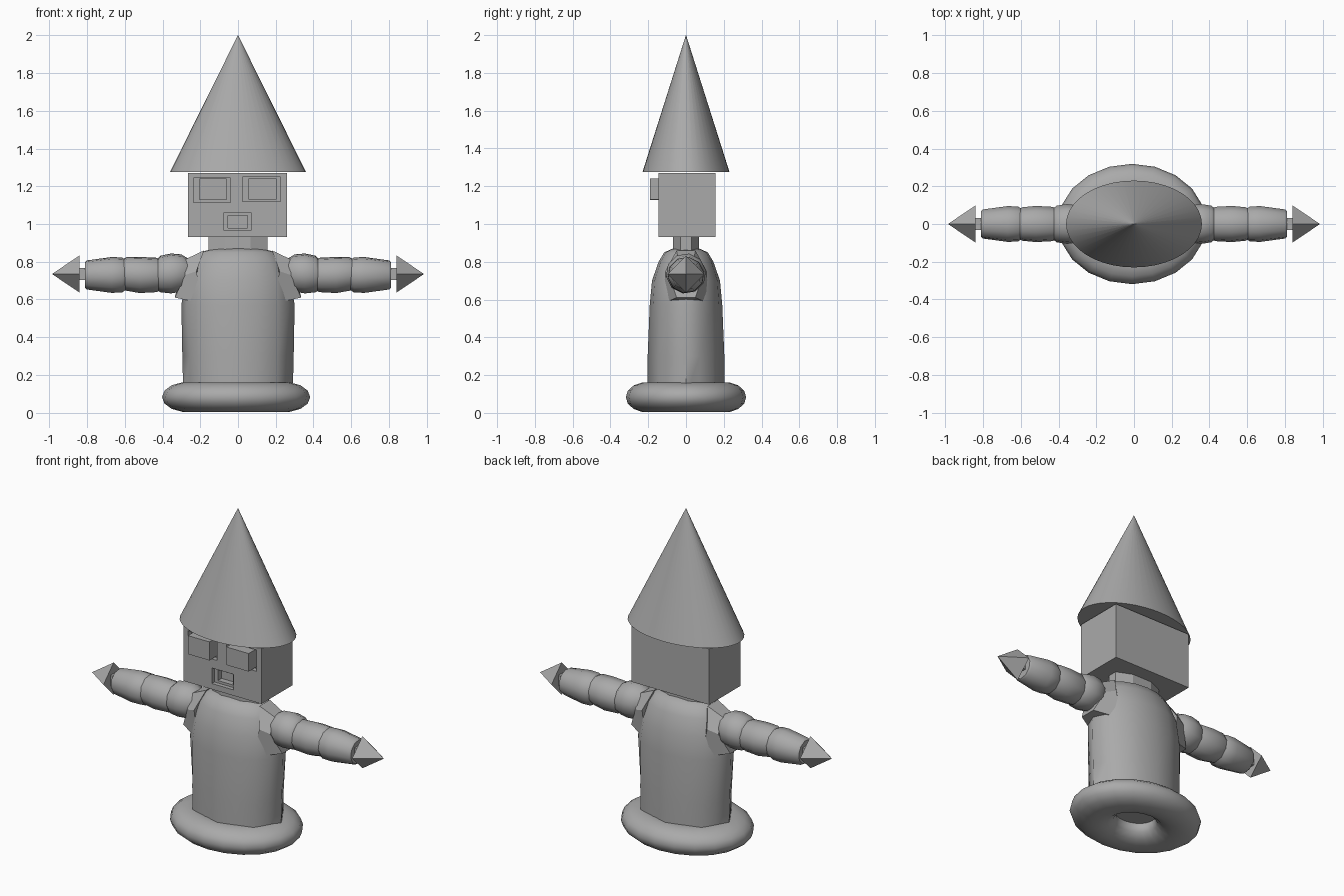
import bpy, bmesh, math
from mathutils import Vector

if "Cube" in bpy.data.objects:
    bpy.data.objects.remove(bpy.data.objects["Cube"])

mat = bpy.data.materials.new("grey")
mat.diffuse_color = (0.4, 0.4, 0.4, 1)
mat.use_nodes = True
mat.node_tree.nodes["Principled BSDF"].inputs["Base Color"].default_value = mat.diffuse_color


def finish(name, bm, angle=None):
    bmesh.ops.recalc_face_normals(bm, faces=bm.faces)
    me = bpy.data.meshes.new(name)
    bm.to_mesh(me)
    bm.free()
    me.materials.append(mat)
    ob = bpy.data.objects.new(name, me)
    bpy.context.collection.objects.link(ob)
    if angle:
        bpy.ops.object.select_all(action='DESELECT')
        ob.select_set(True)
        bpy.context.view_layer.objects.active = ob
        bpy.ops.object.shade_smooth_by_angle(angle=math.radians(angle))
    return ob


def loft(name, rings, angle=None):
    """Skin a list of equal-length point rings and cap both ends."""
    bm = bmesh.new()
    vs = [[bm.verts.new(p) for p in r] for r in rings]
    n = len(vs[0])
    for a, b in zip(vs, vs[1:]):
        for i in range(n):
            j = (i + 1) % n
            bm.faces.new((a[i], a[j], b[j], b[i]))
    bm.faces.new(vs[0])
    bm.faces.new(vs[-1])
    return finish(name, bm, angle)


def oval(rx, ry, z, n, turn=0):
    return [Vector((rx * math.cos(math.tau * (i + turn) / n),
                    ry * math.sin(math.tau * (i + turn) / n), z)) for i in range(n)]


def xring(x, r, n, z=0.733, turn=0.0, ry=None):
    """Ring around the arm axis."""
    return [Vector((x, p.x * (ry or r) / r, z + p.y)) for p in oval(r, r, 0, n, turn)]


def box(name, x0, x1, y0, y1, z0, z1):
    return loft(name, [[(x0, y0, z), (x1, y0, z), (x1, y1, z), (x0, y1, z)] for z in (z0, z1)])


# Base ring
bm = bmesh.new()
N, M = 20, 14
grid = []
for i in range(N):
    a = math.tau * i / N
    grid.append([])
    for j in range(M):
        b = math.tau * j / M
        k = 1 + 0.54 * math.cos(b)
        grid[i].append(bm.verts.new((-0.01 + 0.255 * k * math.cos(a),
                                     0.207 * k * math.sin(a), 0.083 + 0.08 * math.sin(b))))
for i in range(N):
    for j in range(M):
        i2, j2 = (i + 1) % N, (j + 1) % M
        bm.faces.new((grid[i][j], grid[i2][j], grid[i2][j2], grid[i][j2]))
finish("base_ring", bm, 60)

# Body: eight-sided at the foot, rounding off toward the shoulders
rings = []
for z, rx, ry, rounding in ((0.1, .29, .205, 0), (0.3, .295, .203, .2), (0.57, .30, .192, .8),
                            (0.70, .28, .18, 1), (0.80, .24, .145, 1), (0.85, .20, .115, 1),
                            (0.87, .13, .07, 1)):
    r = oval(rx, ry, z, 16)
    for i in range(1, 16, 2):
        r[i] = r[i].lerp((r[i - 1] + r[(i + 1) % 16]) / 2, 1 - rounding)
    rings.append(r)
loft("body", rings, 50)

# Neck and head with sunken eye sockets and mouth
loft("neck", [oval(.17, .075, z, 8, .5) for z in (.8, .94)])
head = box("head", -.265, .26, -.145, .155, .93, 1.27)
cuts = [("left_socket", -.235, -.04, -.115, 1.115, 1.245),
        ("right_socket", .025, .225, -.115, 1.12, 1.25),
        ("mouth_frame", -.075, .07, -.12, .965, 1.06),
        ("mouth_hole", -.052, .05, -.085, .98, 1.045)]
for name, x0, x1, y, z0, z1 in cuts:
    cutter = box(name + "_cutter", x0, x1, -.3, y, z0, z1)
    cutter.hide_render = True
    cutter.hide_viewport = True
    m = head.modifiers.new(name, 'BOOLEAN')
    m.operation = 'DIFFERENCE'
    m.solver = 'EXACT'
    m.object = cutter
box("left_eye", -.205, -.06, -.19, -.11, 1.127, 1.24)
box("right_eye", .055, .205, -.19, -.11, 1.13, 1.24)

# Pointed hat with an oval brim
loft("hat", [oval(.36, .23, 1.276, 40), oval(.0005, .0005, 2.0, 40)], 40)

# Arms
for s, side in ((-1, "left"), (1, "right")):
    def arm(part, steps, n, turn=0.0, angle=None):
        loft(f"{side}_{part}", [xring(s * x, r, n, z, turn) for x, r, z in steps], angle)

    # Ragged sleeve where the arm joins the body: wide at the bottom
    inner = [(.19, -.12, .58), (.19, .12, .58), (.22, .11, .75), (.18, .05, .86),
             (.18, -.05, .86), (.22, -.11, .75)]
    outer = [(.335, -.05, .61), (.335, .05, .61), (.28, .09, .73), (.285, .04, .81),
             (.285, -.04, .81), (.28, -.09, .73)]
    loft(f"{side}_sleeve", [[(s * x, y, z) for x, y, z in r] for r in (inner, outer)])
    arm("shoulder", [(.26, .07, .745), (.30, .10, .74), (.355, .107, .738),
                     (.41, .098, .735), (.44, .075, .73)], 10, .25, 50)
    arm("upper_arm", [(.41, .08, .73), (.43, .092, .73), (.52, .097, .73),
                      (.59, .09, .735), (.62, .075, .735)], 10, .25, 40)
    arm("forearm", [(.585, .075, .73), (.615, .094, .73), (.67, .096, .73),
                    (.80, .078, .73), (.81, .07, .73)], 10, .25, 40)
    arm("wrist", [(.80, .045, .735), (.85, .045, .735)], 4, .5)
    arm("hand_spike", [(.84, .098, .735), (.985, .0005, .735)], 4)
